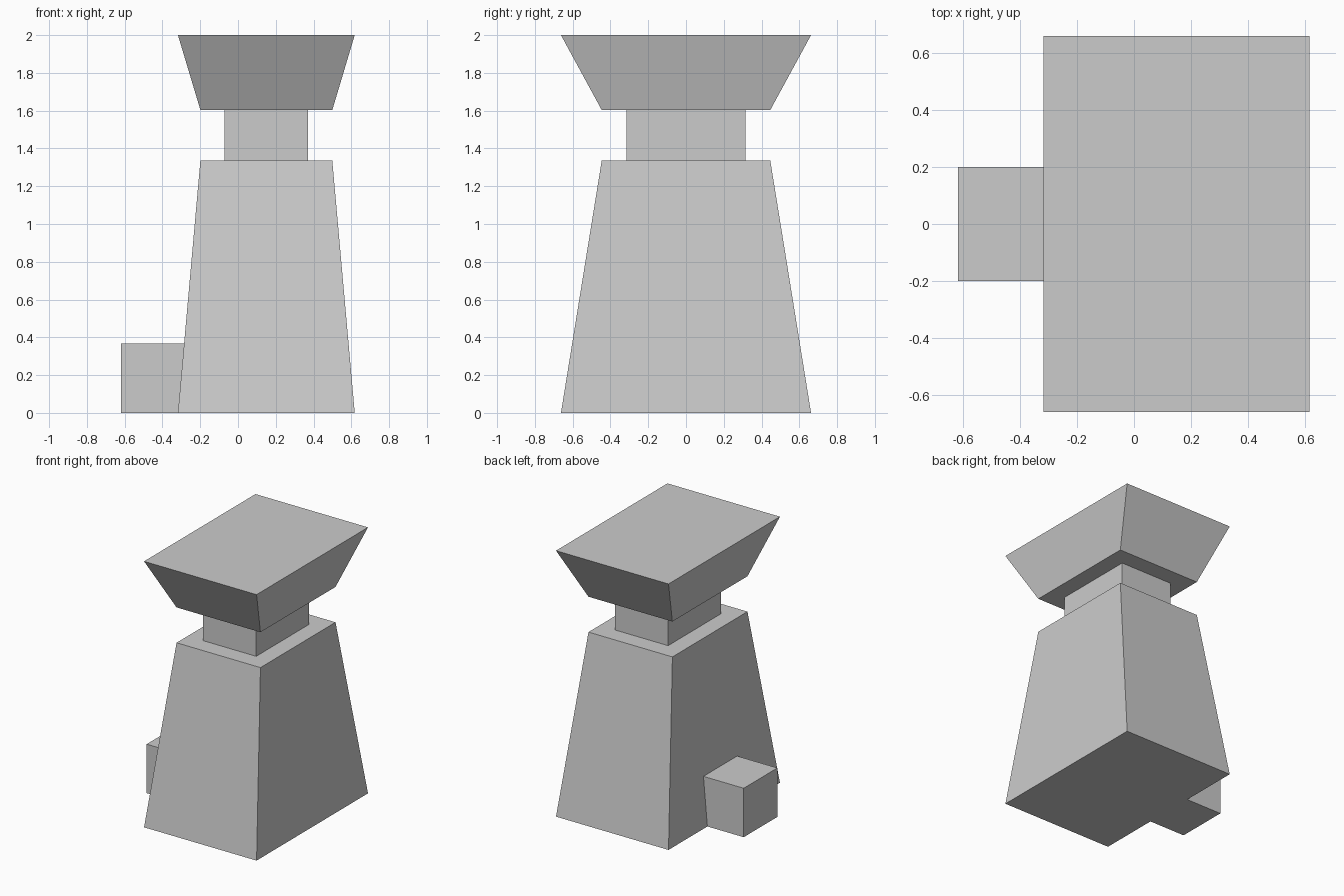
import bpy, bmesh

if "Cube" in bpy.data.objects:
    bpy.data.objects.remove(bpy.data.objects["Cube"])

CX = 0.15  # tower axis in x


def tapered_block(name, z0, z1, low, high):
    """Closed block between two rectangles given as (x_min, x_max, half_y)."""
    bm = bmesh.new()
    rings = []
    for z, (xa, xb, hy) in ((z0, low), (z1, high)):
        corners = ((xa, -hy), (xb, -hy), (xb, hy), (xa, hy))
        rings.append([bm.verts.new((x, y, z)) for x, y in corners])
    bottom, top = rings
    bm.faces.new(bottom[::-1])
    bm.faces.new(top)
    for i in range(4):
        j = (i + 1) % 4
        bm.faces.new((bottom[i], bottom[j], top[j], top[i]))
    mesh = bpy.data.meshes.new(name)
    bm.to_mesh(mesh)
    bm.free()
    obj = bpy.data.objects.new(name, mesh)
    bpy.context.collection.objects.link(obj)
    return obj


def around_axis(hx, hy):
    return (CX - hx, CX + hx, hy)


wide = around_axis(0.468, 0.662)
narrow = around_axis(0.349, 0.446)
neck = around_axis(0.221, 0.314)

# Tapered tower body, recessed neck and flared cap
tapered_block("tower_body", 0, 1.337, wide, narrow)
tapered_block("tower_neck", 1.337, 1.603, neck, neck)
tapered_block("flared_cap", 1.603, 2.0, narrow, wide)

# Small entrance block, its inner end following the sloped tower wall
annex_top = 0.368
wall_x = wide[0] + (narrow[0] - wide[0]) * annex_top / 1.337
tapered_block("entrance_block", 0, annex_top, (-0.62, wide[0], 0.2), (-0.62, wall_x, 0.2))
